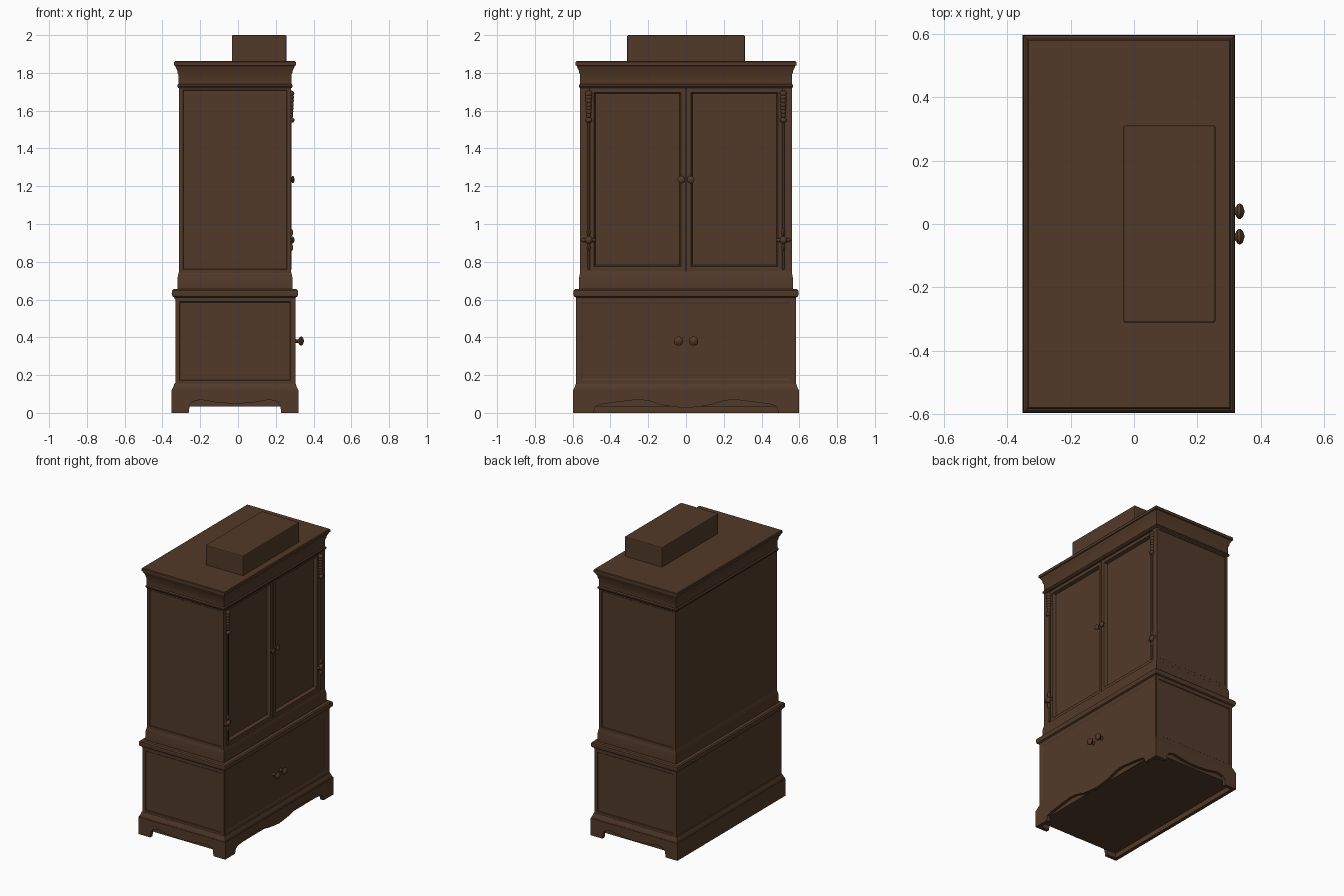
import bpy, bmesh, math
from mathutils import Matrix, Vector

if "Cube" in bpy.data.objects:
    bpy.data.objects.remove(bpy.data.objects["Cube"])

wood = bpy.data.materials.new("dark_walnut")
wood.diffuse_color = (0.085, 0.042, 0.022, 1)
wood.use_nodes = True
wood.node_tree.nodes["Principled BSDF"].inputs["Base Color"].default_value = wood.diffuse_color

# Footprint of the upper carcass; mouldings are outsets of this rectangle
X0, X1, Y = -0.312, 0.28, 0.558


def finish(name, bm, smooth=False):
    bmesh.ops.recalc_face_normals(bm, faces=bm.faces[:])
    me = bpy.data.meshes.new(name)
    bm.to_mesh(me)
    bm.free()
    me.materials.append(wood)
    ob = bpy.data.objects.new(name, me)
    bpy.context.collection.objects.link(ob)
    if smooth:
        bpy.ops.object.select_all(action='DESELECT')
        ob.select_set(True)
        bpy.context.view_layer.objects.active = ob
        bpy.ops.object.shade_smooth_by_angle(angle=math.radians(35))
    return ob


def add_box(bm, lo, hi):
    lo, hi = Vector(lo), Vector(hi)
    size = hi - lo
    m = Matrix.Translation((lo + hi) / 2) @ Matrix.Diagonal((*size, 1))
    bmesh.ops.create_cube(bm, size=1, matrix=m)


def box(name, lo, hi, panels=(), bevel=0.0):
    """Box with sunken panels: each is (direction, frame width, depth)."""
    bm = bmesh.new()
    add_box(bm, lo, hi)
    bmesh.ops.recalc_face_normals(bm, faces=bm.faces[:])
    for direction, width, depth in panels:
        f = max(bm.faces, key=lambda f: f.normal.dot(Vector(direction)) + f.calc_area() * 0.01)
        bmesh.ops.inset_region(bm, faces=[f], thickness=width)
        bmesh.ops.inset_region(bm, faces=[f], thickness=0.01, depth=-depth)
    ob = finish(name, bm)
    if bevel:
        b = ob.modifiers.new("bevel", 'BEVEL')
        b.width, b.segments = bevel, 2
    return ob


def moulding(name, profile):
    """Loft rectangles given as (outset, height)."""
    bm = bmesh.new()
    rings = []
    for o, z in profile:
        a, b, c = X0 - o, X1 + o, Y + o
        rings.append([bm.verts.new(p) for p in ((a, -c, z), (b, -c, z), (b, c, z), (a, c, z))])
    for r, s in zip(rings, rings[1:]):
        for i in range(4):
            j = (i + 1) % 4
            bm.faces.new((r[i], r[j], s[j], s[i]))
    bm.faces.new(rings[0])
    bm.faces.new(rings[-1])
    return finish(name, bm, True)


def apron(name, half, top, edge, place):
    """Board with a shaped, symmetric lower edge; edge runs from foot to centre."""
    pts = [(half, top), (half, 0)] + edge
    pts += [(-u, z) for u, z in reversed(pts) if u > 0]
    bm = bmesh.new()
    f = bm.faces.new([bm.verts.new(place(u, 0, z)) for u, z in pts])
    shift = Vector(place(0, 0.025, 0)) - Vector(place(0, 0, 0))
    g = bmesh.ops.extrude_face_region(bm, geom=[f])
    bmesh.ops.translate(bm, vec=shift, verts=[v for v in g['geom'] if isinstance(v, bmesh.types.BMVert)])
    return finish(name, bm)


def knob(name, x, y, z, length, radius):
    prof = [(0, 0.5), (0.3, 0.36), (0.42, 0.5), (0.55, 0.9), (0.72, 1), (0.88, 0.72), (1, 0.02)]
    bm = bmesh.new()
    n = 14
    rings = [[bm.verts.new((x + t * length, y + r * radius * math.cos(math.tau * i / n),
                            z + r * radius * math.sin(math.tau * i / n))) for i in range(n)]
             for t, r in prof]
    for r, s in zip(rings, rings[1:]):
        for i in range(n):
            bm.faces.new((r[i], r[(i + 1) % n], s[(i + 1) % n], s[i]))
    bm.faces.new(rings[-1])
    finish(name, bm, True)


def ornament(name, blobs):
    """Carving made of squashed balls: (centre, radii)."""
    bm = bmesh.new()
    for c, r in blobs:
        bmesh.ops.create_uvsphere(bm, u_segments=12, v_segments=8, radius=1,
                                  matrix=Matrix.Translation(c) @ Matrix.Diagonal((*r, 1)))
    finish(name, bm, True)


# Lower cabinet, with sunken side panels
o = 0.02
box("lower_cabinet", (X0 - o, -Y - o, 0.035), (X1 + o, Y + o, 0.62))
for s in (-1, 1):
    ys = sorted((s * (Y + o - 0.01), s * (Y + o + 0.004)))
    box("lower_side_panel", (X0 - o, ys[0], 0.15), (X1 + o, ys[1], 0.61), [((0, s, 0), 0.03, 0.008)])
box("lower_front_panel", (X1 + o - 0.01, -Y - o, 0.15), (X1 + o + 0.004, Y + o, 0.61),
    [((1, 0, 0), 0.035, 0.003)])

# Plinth moulding, shaped aprons with bracket feet, plain back board
moulding("plinth_moulding", [(0.035, 0.10), (0.037, 0.125), (0.03, 0.14), (0.025, 0.155), (0.015, 0.16)])
q = 0.04
front_edge = [(0.49, 0), (0.48, 0.035), (0.45, 0.045), (0.38, 0.055), (0.26, 0.07), (0.2, 0.065),
              (0.13, 0.042), (0.06, 0.032), (0, 0.026)]
apron("front_apron", Y + q, 0.12, front_edge, lambda u, d, z: (X1 + q - d, u, z))
cx, hx = (X0 + X1) / 2, (X1 - X0) / 2 + q
side_edge = [(0.245, 0), (0.24, 0.04), (0.225, 0.06), (0.18, 0.07), (0.1, 0.055), (0, 0.048)]
for s in (-1, 1):
    apron("side_apron", hx, 0.12, side_edge, lambda u, d, z: (cx + u, s * (Y + q - d), z))
box("back_board", (X0 - q, -Y - q, 0), (X0 - q + 0.025, Y + q, 0.12))

# Waist moulding between the two cabinets
moulding("waist_moulding", [(0.022, 0.60), (0.026, 0.612), (0.035, 0.617), (0.039, 0.63),
                            (0.037, 0.648), (0.03, 0.655), (0.005, 0.656)])
moulding("upper_skirting", [(0.008, 0.65), (0.008, 0.715), (0.004, 0.735), (0.0, 0.75), (-0.04, 0.751)])

# Upper cabinet carcass with side panels and front stiles
box("upper_cabinet", (X0, -Y, 0.65), (0.24, Y, 1.74),)
for s in (-1, 1):
    ys = sorted((s * (Y - 0.01), s * (Y + 0.003)))
    box("upper_side_panel", (X0, ys[0], 0.74), (X1, ys[1], 1.73), [((0, s, 0), 0.028, 0.008)])
    ys = sorted((s * 0.512, s * Y))
    box("front_stile", (0.235, ys[0], 0.70), (X1, ys[1], 1.74))

# Doors with sunken panels
for s in (-1, 1):
    ys = sorted((s * 0.003, s * 0.51))
    box("door", (0.225, ys[0], 0.752), (0.272, ys[1], 1.72), [((1, 0, 0), 0.033, 0.022)])
    knob("door_knob", 0.27, s * 0.025, 1.235, 0.03, 0.02)
    knob("drawer_knob", 0.3, s * 0.04, 0.38, 0.05, 0.025)

# Crown
moulding("crown_moulding", [(-0.02, 1.718), (0.004, 1.72), (0.009, 1.727), (0.009, 1.735), (0.003, 1.742),
                            (0.003, 1.79), (0.008, 1.80), (0.01, 1.815), (0.018, 1.828), (0.02, 1.837),
                            (0.026, 1.84), (0.026, 1.857), (0.022, 1.862)])

# Raised box on the roof
box("top_box", (-0.033, -0.312, 1.85), (0.257, 0.312, 2.0), bevel=0.006)

# Carvings on the stiles: scrolled drop above, rosette below, slim bead between
for s in (-1, 1):
    y = s * 0.515
    drop = [((X1, y, 1.69 - 0.019 * i), (0.018 - 0.001 * i, 0.019 - 0.001 * i, 0.016)) for i in range(7)]
    drop.append(((X1 + 0.005, y, 1.55), (0.014, 0.018, 0.014)))
    ornament("stile_drop", drop)
    rosette = [((X1 + 0.004, y, 0.915), (0.015, 0.02, 0.02)), ((X1, y, 0.955), (0.012, 0.009, 0.02)),
               ((X1, y, 0.875), (0.012, 0.009, 0.02)), ((X1, y - 0.024, 0.915), (0.008, 0.014, 0.01)),
               ((X1, y + 0.024, 0.915), (0.008, 0.014, 0.01))]
    ornament("stile_rosette", rosette)
    box("stile_bead", (0.27, y - 0.006, 0.76), (X1 + 0.004, y + 0.006, 1.71), bevel=0.003)
